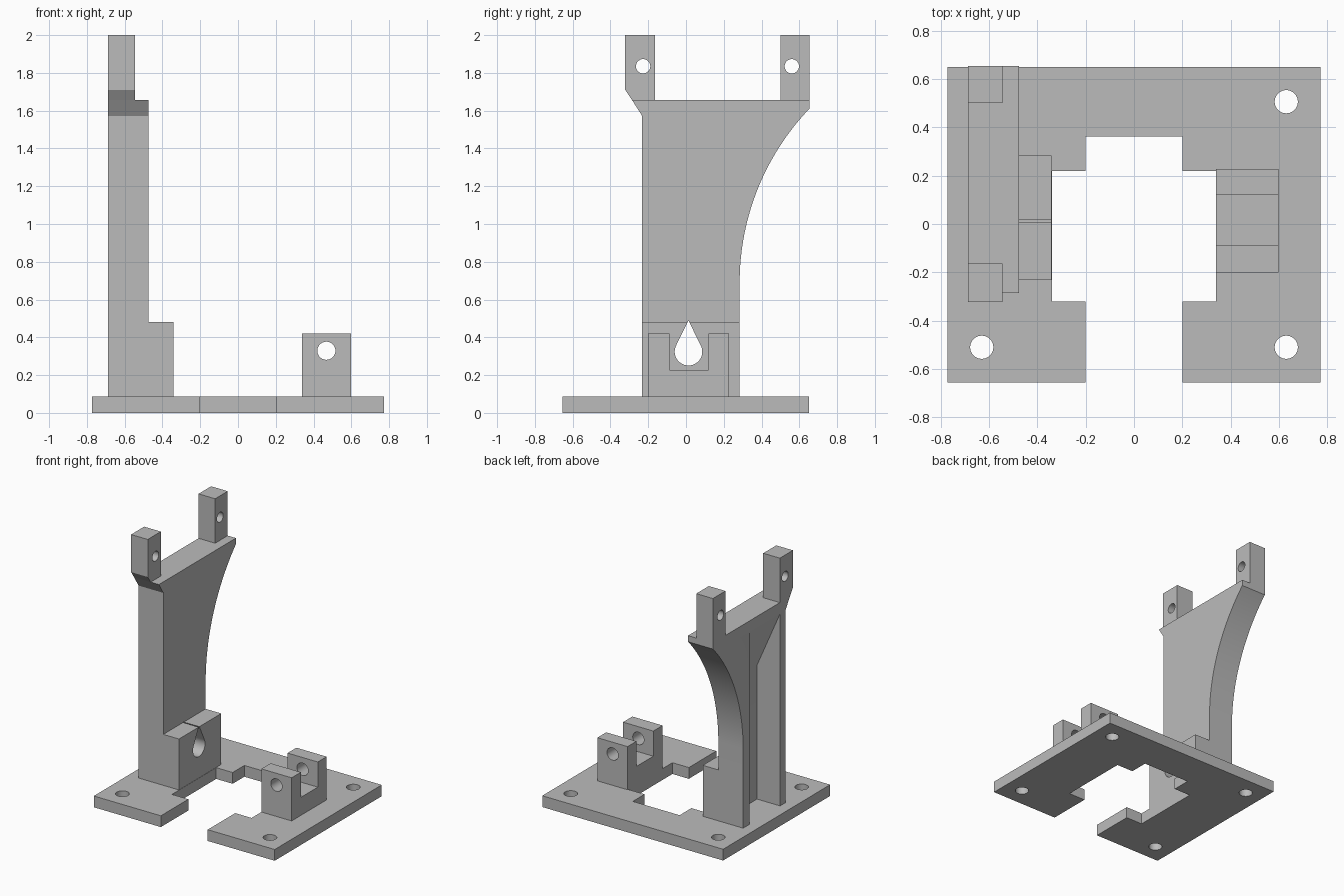
import bpy
import bmesh
from math import acos, cos, pi, sin, sqrt
from mathutils import Vector

default = bpy.data.objects.get("Cube")
if default:
    bpy.data.objects.remove(default, do_unlink=True)

grey = bpy.data.materials.new("plain_grey")
grey.use_nodes = True
grey.diffuse_color = (0.5, 0.5, 0.5, 1)
grey.node_tree.nodes["Principled BSDF"].inputs["Base Color"].default_value = (0.5, 0.5, 0.5, 1)

# Maps profile coordinates (u, v) and depth d to space for each extrusion axis
PLACE = {
    "x": lambda u, v, d: Vector((d, u, v)),
    "y": lambda u, v, d: Vector((u, d, v)),
    "z": lambda u, v, d: Vector((u, v, d)),
}


def prism(name, profile, axis, start, end):
    """Extrude a closed profile along an axis."""
    bm = bmesh.new()
    place = PLACE[axis]
    face = bm.faces.new([bm.verts.new(place(u, v, start)) for u, v in profile])
    extruded = bmesh.ops.extrude_face_region(bm, geom=[face])["geom"]
    verts = [g for g in extruded if isinstance(g, bmesh.types.BMVert)]
    bmesh.ops.translate(bm, verts=verts, vec=place(0, 0, end - start))
    bmesh.ops.recalc_face_normals(bm, faces=bm.faces)
    mesh = bpy.data.meshes.new(name)
    bm.to_mesh(mesh)
    bm.free()
    mesh.materials.append(grey)
    obj = bpy.data.objects.new(name, mesh)
    bpy.context.collection.objects.link(obj)
    return obj


def rect(u0, u1, v0, v1):
    return [(u0, v0), (u1, v0), (u1, v1), (u0, v1)]


def arc(u, v, r, a0, a1, n):
    return [(u + r * cos(a0 + (a1 - a0) * i / n), v + r * sin(a0 + (a1 - a0) * i / n))
            for i in range(n + 1)]


def circle(u, v, r, n=40):
    return arc(u, v, r, 0, 2 * pi, n)[:-1]


def activate(obj):
    bpy.ops.object.select_all(action="DESELECT")
    obj.select_set(True)
    bpy.context.view_layer.objects.active = obj


def cut(obj, profile, axis, start, end):
    """Subtract a prism from a part."""
    cutter = prism("cutter", profile, axis, start, end)
    cutter.hide_render = True
    mod = obj.modifiers.new("cut", "BOOLEAN")
    mod.operation = "DIFFERENCE"
    mod.solver = "EXACT"
    mod.object = cutter
    activate(obj)
    bpy.ops.object.modifier_apply(modifier=mod.name)
    bpy.data.objects.remove(cutter, do_unlink=True)


PLATE = 0.087
BACK, FRONT = 0.284, -0.232
OUTER, INNER = -0.687, -0.475
SHELF = 1.657

# Base plate: stepped U-shaped outline with four screw holes
right_side = [(0.2, -0.655), (0.2, -0.32), (0.34, -0.32), (0.34, 0.22), (0.2, 0.22), (0.2, 0.363)]
outline = [(0.772, 0.65), (0.772, -0.655)] + right_side
outline += [(-x, y) for x, y in reversed(outline)]
base = prism("base_plate", outline, "z", 0, PLATE)
for x in (-0.63, 0.63):
    for y in (-0.51, 0.506):
        cut(base, circle(x, y, 0.048), "z", -0.1, 0.2)

# Column: straight front, flared lip, back edge sweeping out in an arc
tip_y, tip_z, arc_z = 0.653, 1.61, 0.69
dy, dz = tip_y - BACK, tip_z - arc_z
radius = (dy * dy + dz * dz) / (2 * dy)
sweep = arc(BACK + radius, arc_z, radius, pi, pi - acos(1 - dy / radius), 32)
column_profile = [(BACK, PLATE)] + sweep
column_profile += [(tip_y, SHELF), (-0.286, SHELF), (FRONT, 1.572), (FRONT, PLATE)]
column = prism("column", column_profile, "x", OUTER, INNER)

# Hollow in the column's outer side with a sloped ceiling
wall_x = -0.49
slope = (1.57 - 1.12) / (wall_x - OUTER)
hollow = [(OUTER - 0.05, 0.05), (wall_x, 0.05), (wall_x, 1.12), (OUTER - 0.05, 1.57 + slope * 0.05)]
cut(column, hollow, "y", -0.166, 0.206)

# Pivot block on the inner side of the column
block = prism("pivot_block", rect(FRONT, BACK, PLATE, 0.48), "x", INNER, -0.342)

# Teardrop bore through block and column
r, apex = 0.073, 0.165
tangent = pi / 2 + acos(r / apex)
teardrop = arc(0.013, 0.324, r, tangent, 3 * pi - tangent, 36) + [(0.013, 0.324 + apex)]
for part in (column, block):
    cut(part, teardrop, "x", -0.8, -0.2)

# Two upright lugs with cross holes
front_lug = prism("front_lug", [(-0.163, SHELF), (-0.163, 2), (-0.322, 2), (-0.322, 1.71),
                                (-0.286, SHELF)], "x", OUTER, -0.545)
back_lug = prism("back_lug", rect(0.5, tip_y, SHELF, 2), "x", OUTER, -0.545)
cut(front_lug, circle(-0.227, 1.835, 0.038), "x", -0.8, -0.4)
cut(back_lug, circle(0.56, 1.835, 0.038), "x", -0.8, -0.4)

# Clevis: notched bracket with a pin hole through both ears
clevis_profile = [(-0.2, PLATE), (0.227, PLATE), (0.227, 0.42), (0.119, 0.42), (0.119, 0.226),
                  (-0.087, 0.226), (-0.087, 0.42), (-0.2, 0.42)]
clevis = prism("clevis", clevis_profile, "x", 0.34, 0.598)
cut(clevis, circle(0.468, 0.329, 0.048), "y", -0.4, 0.4)

# Smooth the curved walls, keep the corners crisp
for part in (base, column, block, front_lug, back_lug, clevis):
    activate(part)
    bpy.ops.object.shade_smooth_by_angle(angle=pi / 7)
